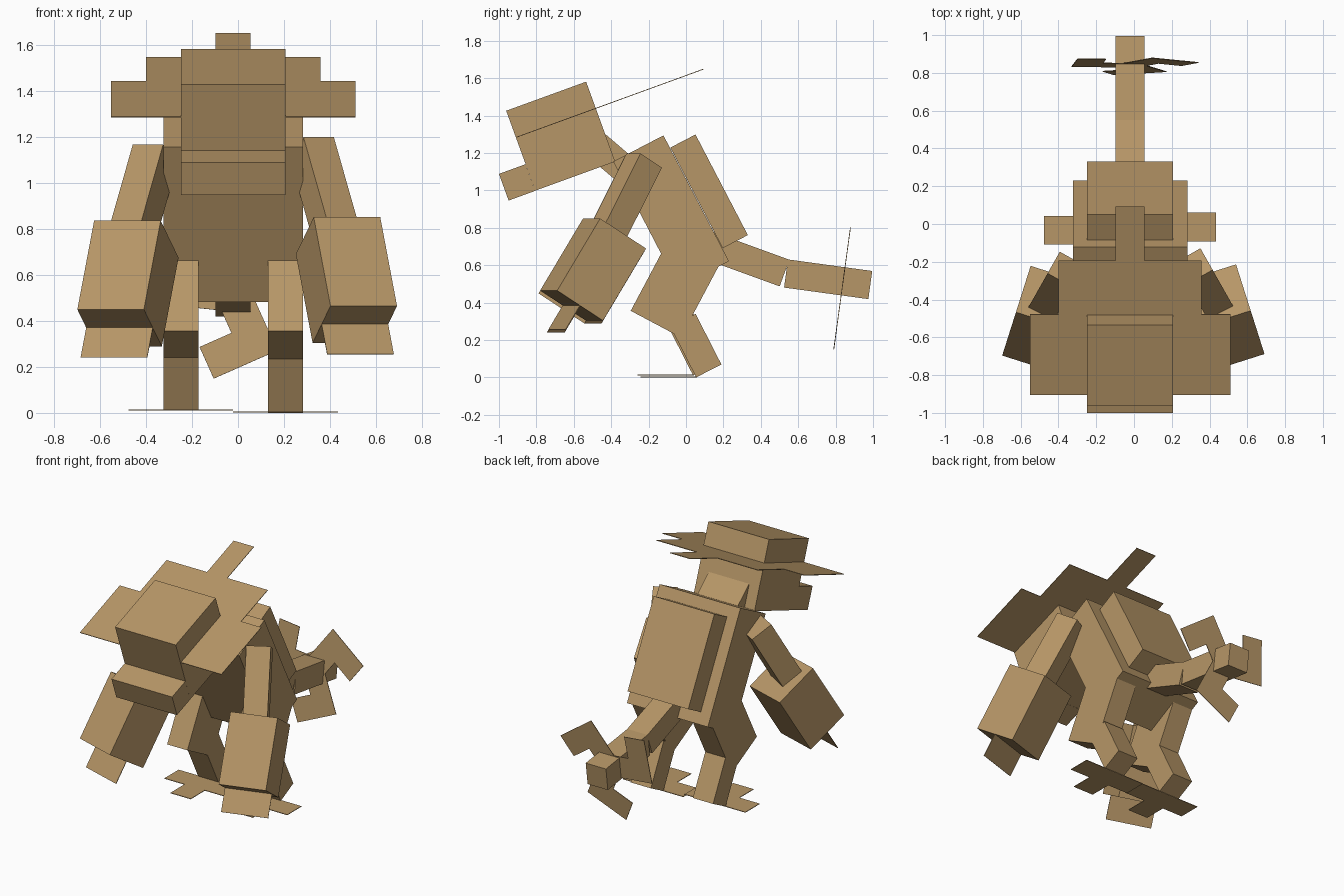
import bpy, bmesh, math
from mathutils import Matrix, Vector, Euler

cube = bpy.data.objects.get("Cube")
if cube:
    bpy.data.objects.remove(cube, do_unlink=True)

U = 0.0379      # modelling unit
CX = -0.021     # symmetry line

tan = bpy.data.materials.new("tan")
tan.use_nodes = True
COLOUR = (0.47, 0.305, 0.135, 1)
tan.diffuse_color = COLOUR
tan.node_tree.nodes["Principled BSDF"].inputs["Base Color"].default_value = COLOUR


def place(bm, name, loc, pitch, yaw):
    mesh = bpy.data.meshes.new(name)
    bmesh.ops.recalc_face_normals(bm, faces=bm.faces[:])
    bm.to_mesh(mesh)
    bm.free()
    mesh.materials.append(tan)
    obj = bpy.data.objects.new(name, mesh)
    obj.location = loc
    obj.rotation_euler = Euler((math.radians(pitch), 0, math.radians(yaw)))
    bpy.context.collection.objects.link(obj)
    return obj


def box(name, size, loc, pitch=0, yaw=0):
    """Box with its size in units, pitched about x and then turned about z."""
    bm = bmesh.new()
    bmesh.ops.create_cube(bm, size=1)
    bmesh.ops.scale(bm, vec=Vector(size) * U, verts=bm.verts)
    return place(bm, name, loc, pitch, yaw)


def plate(name, outline, loc, pitch=0, yaw=0, turn=0, thick=0.004):
    """Thin flat plate from an outline in units; turn spins it in its plane."""
    bm = bmesh.new()
    spin = Matrix.Rotation(math.radians(turn), 3, 'Z')
    verts = [bm.verts.new(spin @ Vector((x * U, y * U, -thick / 2))) for x, y in outline]
    face = bm.faces.new(verts)
    ext = bmesh.ops.extrude_face_region(bm, geom=[face])
    top = [v for v in ext["geom"] if isinstance(v, bmesh.types.BMVert)]
    bmesh.ops.translate(bm, vec=(0, 0, thick), verts=top)
    return place(bm, name, loc, pitch, yaw)


# Head, jaw, neck
box("head", (12, 12, 12), (CX, -0.67, 1.29), 20)
box("snout", (12, 4, 4), (CX, -0.903, 1.043), 20)
box("neck", (8, 8, 4), (CX, -0.364, 1.144), -40.5)

# Stepped flat crest running through the head
half = [(14, 0), (14, 12), (10, 12), (10, 20), (2, 20), (2, 28)]
plate("head_crest", half + [(-x, y) for x, y in reversed(half)],
      (CX, -0.905, 1.285), 20)

# Body and back shell
box("body", (16, 8, 20), (CX, -0.08, 0.888), 27.5)
box("back_shell", (12, 4, 16), (CX, 0.1235, 0.995), 27.5)

# Legs and three-toed flat feet
TOES = [(-6, 0), (-2, 0), (-2, -4), (2, -4), (2, 0), (6, 0), (6, 4), (-6, 4)]
for side, x, dy, dz in (("left", CX + 6 * U, 0, 0), ("right", CX - 6 * U, -0.016, 0.01)):
    box(side + "_thigh", (4, 8, 12), (x, -0.055, 0.486), -28)
    box(side + "_shin", (4, 4, 8), (x, 0.053 + dy, 0.17 + dz), 27)
    plate(side + "_foot", TOES, (x, -0.092 + dy, 0.003 + dz))

# Arms: thin upper arm, heavy forearm, flat hand
for side, s, upper, fore in (
        ("left", 1, (0.374, -0.322, 0.963), (0.471, -0.497, 0.577)),
        ("right", -1, (-0.415, -0.34, 0.930), (-0.478, -0.505, 0.562))):
    box(side + "_upper_arm", (4, 4, 12), upper, -30, 29.5 * s)
    box(side + "_forearm", (8, 8, 12), fore, -32, 17.6 * s)
    rot = Euler((math.radians(-32), 0, math.radians(17.6 * s))).to_matrix()
    tip = Vector(fore) + rot @ Vector((0, 0, -6 * U))
    plate(side + "_hand", [(-4, 0), (4, 0), (4, -4), (-4, -4)], tip, 58, 17.6 * s)

# Tail in two segments with three hooked blades near the end
box("tail_base", (4, 12, 4), (CX, 0.313, 0.636), -20)
box("tail_end", (4, 12, 4), (CX, 0.76, 0.525), -7.8)
BLADE = [(0, -2), (4, -2), (4, -6), (8, -6), (8, 2), (0, 2)]
for i in range(3):
    plate("tail_blade_%d" % (i + 1), BLADE, (CX, 0.84, 0.515), 82.2, 0, -66 + 120 * i)
